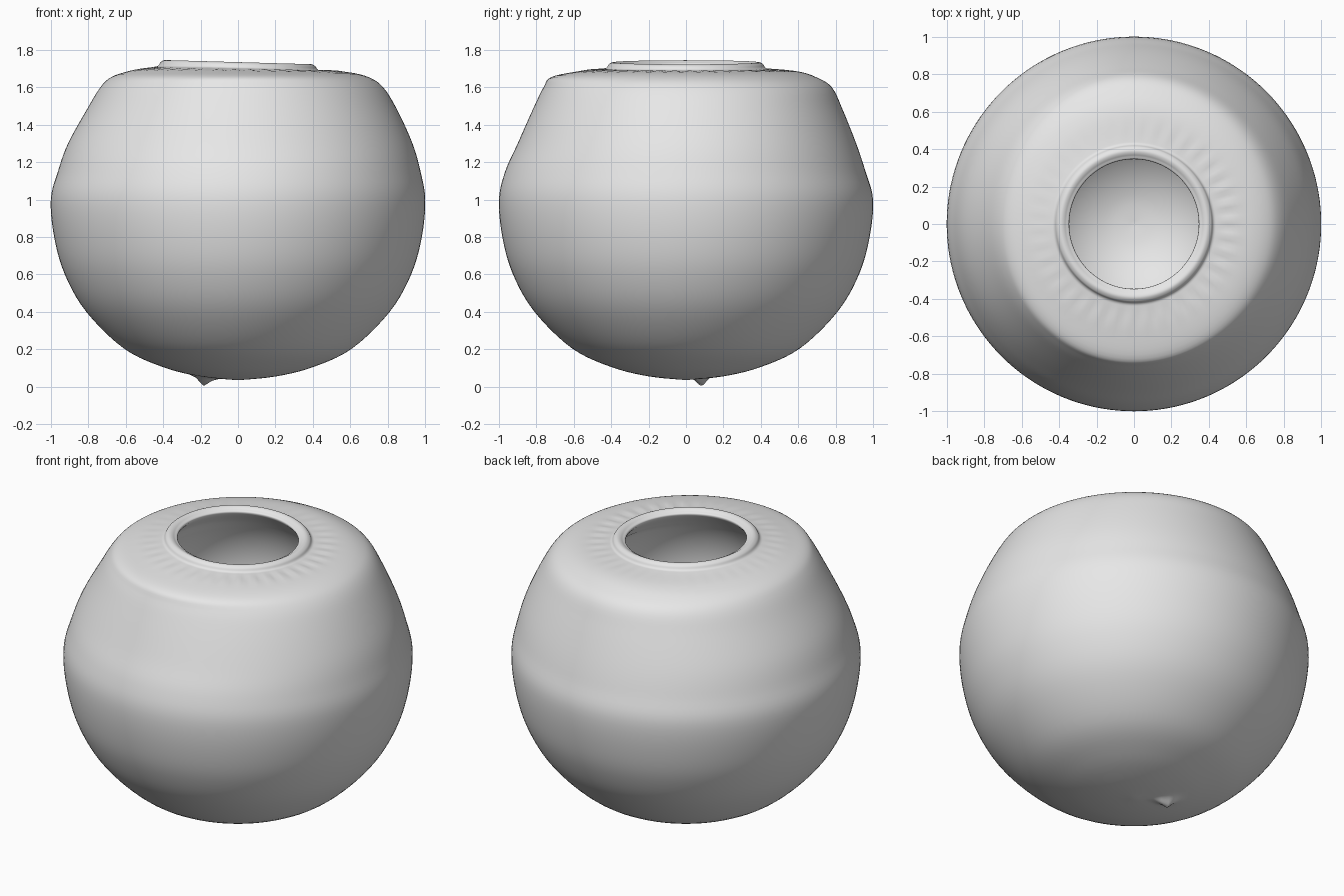
import bpy, bmesh, math

old = bpy.data.objects.get("Cube")
if old:
    bpy.data.objects.remove(old, do_unlink=True)

SEGMENTS = 144
STEPS = 5

clay = bpy.data.materials.new("light grey clay")
clay.use_nodes = True
clay.diffuse_color = (0.8, 0.8, 0.8, 1)
clay.node_tree.nodes["Principled BSDF"].inputs["Base Color"].default_value = (0.8, 0.8, 0.8, 1)

# Round belly, shared by every side: (radius, height) from the base up
belly = [(0.0, 0.035), (0.2, 0.055), (0.4, 0.105), (0.61, 0.205), (0.81, 0.4),
         (0.925, 0.6), (0.982, 0.8), (1.0, 1.0)]
# Uneven shoulder: height, then radius towards +x, +y, -x, -y
shoulder = [(1.15, 0.975, 0.96, 0.962, 0.967), (1.3, 0.932, 0.91, 0.908, 0.9),
            (1.48, 0.85, 0.838, 0.808, 0.82), (1.6, 0.775, 0.78, 0.735, 0.762),
            (1.655, 0.695, 0.695, 0.675, 0.72), (1.685, 0.57, 0.6, 0.58, 0.58)]
# Raised lip around the mouth
lip = [(0.46, 1.698), (0.427, 1.704), (0.412, 1.724), (0.39, 1.734),
       (0.365, 1.724), (0.35, 1.70)]
# Hollow: rounded chamber below the mouth
R = 0.55
mouth = math.asin(0.35 / R)
centre = 1.70 - R * math.cos(mouth)
hollow = []
for i in range(1, 11):
    a = mouth + (math.pi - mouth) * i / 10
    hollow.append((R * math.sin(a), centre + R * math.cos(a)))
hollow[-1] = (0.0, centre - R)


def profile(angle):
    """Blend the four side outlines at this angle."""
    c, s = math.cos(angle), math.sin(angle)
    pts = list(belly)
    for z, px, py, nx, ny in shoulder:
        pts.append(((px if c > 0 else nx) * c * c + (py if s > 0 else ny) * s * s, z))
    return pts + lip + hollow


def smooth_curve(p):
    """Catmull-Rom curve through the points."""
    out = []
    for i in range(len(p) - 1):
        a, b, c, d = p[max(i - 1, 0)], p[i], p[i + 1], p[min(i + 2, len(p) - 1)]
        for k in range(STEPS):
            t = k / STEPS
            out.append(tuple(0.5 * (2 * b[j] + (c[j] - a[j]) * t
                       + (2 * a[j] - 5 * b[j] + 4 * c[j] - d[j]) * t * t
                       + (3 * b[j] - a[j] - 3 * c[j] + d[j]) * t ** 3) for j in (0, 1)))
    return out + [p[-1]]


def sculpt(r, z, angle):
    """Add the tilted top, the pinched wrinkles and the small tip underneath."""
    x, y = r * math.cos(angle), r * math.sin(angle)
    if z > 1.6:
        side = 0.6 + 0.4 * math.cos(angle + 0.6)
        z += 0.004 * side * math.sin(38 * angle) * math.exp(-((r - 0.51) / 0.05) ** 2)
        z -= 0.011 * math.cos(angle) * max(0, 1 - max(0, r - 0.42) / 0.2)
    if z < 0.3:
        d = math.hypot(x + 0.18, y - 0.08)
        z -= 0.05 * math.exp(-(d / 0.04) ** 2)
    return x, y, z


# Hollow pot body, lathed with a varying outline
bm = bmesh.new()
columns = []
for s in range(SEGMENTS):
    angle = 2 * math.pi * s / SEGMENTS
    curve = smooth_curve(profile(angle))
    columns.append([bm.verts.new(sculpt(abs(r), z, angle)) for r, z in curve[1:-1]])
base = bm.verts.new((0, 0, belly[0][1]))
floor = bm.verts.new((0, 0, hollow[-1][1]))
for s in range(SEGMENTS):
    a, b = columns[s], columns[(s + 1) % SEGMENTS]
    bm.faces.new((base, b[0], a[0]))
    for i in range(len(a) - 1):
        bm.faces.new((a[i], b[i], b[i + 1], a[i + 1]))
    bm.faces.new((a[-1], b[-1], floor))
bmesh.ops.recalc_face_normals(bm, faces=bm.faces)
mesh = bpy.data.meshes.new("hollow_round_pot")
bm.to_mesh(mesh)
bm.free()
mesh.materials.append(clay)
for f in mesh.polygons:
    f.use_smooth = True
pot = bpy.data.objects.new("hollow_round_pot", mesh)
bpy.context.collection.objects.link(pot)
